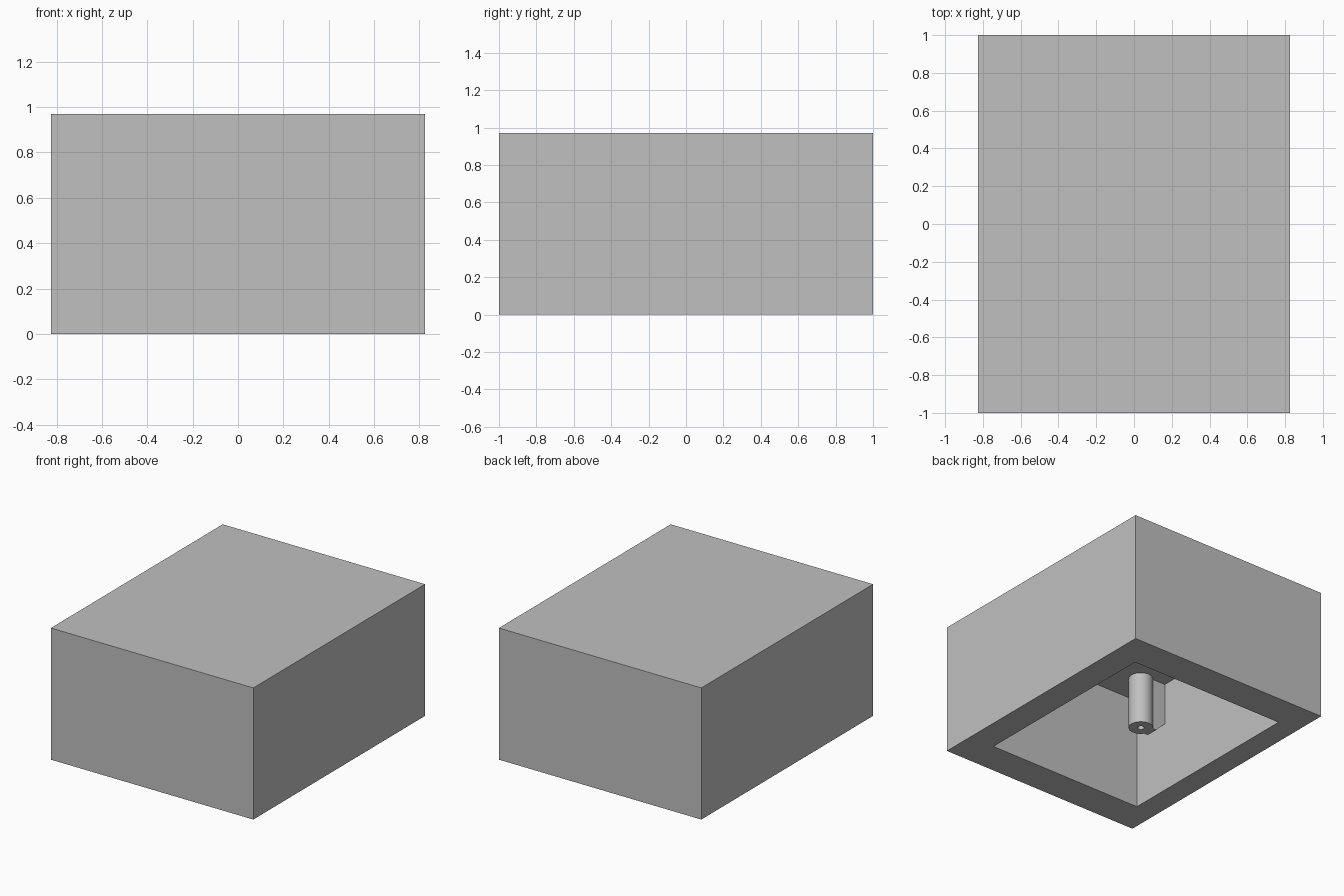
import bpy
import bmesh
import math
from mathutils import Vector

if "Cube" in bpy.data.objects:
    bpy.data.objects.remove(bpy.data.objects["Cube"], do_unlink=True)

HALF_X, HALF_Y, HEIGHT = 0.825, 1.0, 0.97
CAVITY_X = (-0.655, 0.62)
CAVITY_Y = 0.75
CEILING = 0.83
POST_BOTTOM = 0.445
POST_INSET_X, POST_Y = 0.175, 0.5
POST_RADIUS, HOLE_RADIUS = 0.083, 0.022
RIB_HALF, CHAMFER = 0.046, 0.075
EMBED = 0.01

grey = bpy.data.materials.new("grey_plastic")
grey.use_nodes = True
colour = (0.527, 0.527, 0.527, 1)
grey.diffuse_color = colour
grey.node_tree.nodes["Principled BSDF"].inputs["Base Color"].default_value = colour


def make_object(name, bm, smooth=False):
    bmesh.ops.recalc_face_normals(bm, faces=bm.faces)
    mesh = bpy.data.meshes.new(name)
    bm.to_mesh(mesh)
    bm.free()
    mesh.materials.append(grey)
    obj = bpy.data.objects.new(name, mesh)
    bpy.context.collection.objects.link(obj)
    if smooth:
        bpy.ops.object.select_all(action='DESELECT')
        obj.select_set(True)
        bpy.context.view_layer.objects.active = obj
        bpy.ops.object.shade_smooth_by_angle(angle=math.radians(35))
    return obj


def make_shell():
    # Solid block with a pocket sunk into its underside
    bm = bmesh.new()
    bmesh.ops.create_cube(bm, size=2)
    for v in bm.verts:
        v.co = Vector((v.co.x * HALF_X, v.co.y * HALF_Y, (v.co.z + 1) * HEIGHT / 2))
    bottom = min(bm.faces, key=lambda f: f.calc_center_median().z)
    bmesh.ops.inset_region(bm, faces=[bottom], thickness=0.2)
    for v in bottom.verts:
        v.co.x = CAVITY_X[v.co.x > 0]
        v.co.y = math.copysign(CAVITY_Y, v.co.y)
    result = bmesh.ops.extrude_face_region(bm, geom=[bottom])
    for v in result["geom"]:
        if isinstance(v, bmesh.types.BMVert):
            v.co.z = CEILING
    if bottom.is_valid:
        bmesh.ops.delete(bm, geom=[bottom], context='FACES_ONLY')
    return make_object("housing_shell", bm)


def make_post(name, x, y):
    # Turned profile: outer wall, bottom ring and blind screw hole
    profile = [(POST_RADIUS, CEILING + EMBED), (POST_RADIUS, POST_BOTTOM),
               (HOLE_RADIUS, POST_BOTTOM), (HOLE_RADIUS, CEILING - 0.05),
               (0, CEILING - 0.05)]
    bm = bmesh.new()
    verts = [bm.verts.new((x + r, y, z)) for r, z in profile]
    edges = [bm.edges.new(pair) for pair in zip(verts, verts[1:])]
    bmesh.ops.spin(bm, geom=verts + edges, cent=(x, y, 0), axis=(0, 0, 1),
                   angle=math.tau, steps=48)
    bmesh.ops.remove_doubles(bm, verts=bm.verts, dist=0.0001)
    return make_object(name, bm, smooth=True)


def make_rib(name, x, wall, y):
    # Chamfered web joining a post to the side wall
    side = math.copysign(1, wall - x)
    start, end = x + side * 0.065, wall + side * EMBED
    outline = [(start, CEILING + EMBED), (start, POST_BOTTOM),
               (wall - side * CHAMFER, POST_BOTTOM), (wall, POST_BOTTOM + CHAMFER),
               (end, POST_BOTTOM + CHAMFER), (end, CEILING + EMBED)]
    bm = bmesh.new()
    face = bm.faces.new([bm.verts.new((px, y - RIB_HALF, pz)) for px, pz in outline])
    result = bmesh.ops.extrude_face_region(bm, geom=[face])
    moved = [v for v in result["geom"] if isinstance(v, bmesh.types.BMVert)]
    bmesh.ops.translate(bm, verts=moved, vec=(0, 2 * RIB_HALF, 0))
    return make_object(name, bm)


make_shell()

# One screw post and rib in each corner of the pocket
for x_name, wall, side in (("right", CAVITY_X[0], -1), ("left", CAVITY_X[1], 1)):
    post_x = wall - side * POST_INSET_X
    for y_name, post_y in (("front", -POST_Y), ("back", POST_Y)):
        make_post(f"{y_name}_{x_name}_screw_post", post_x, post_y)
        make_rib(f"{y_name}_{x_name}_post_rib", post_x, wall, post_y)
